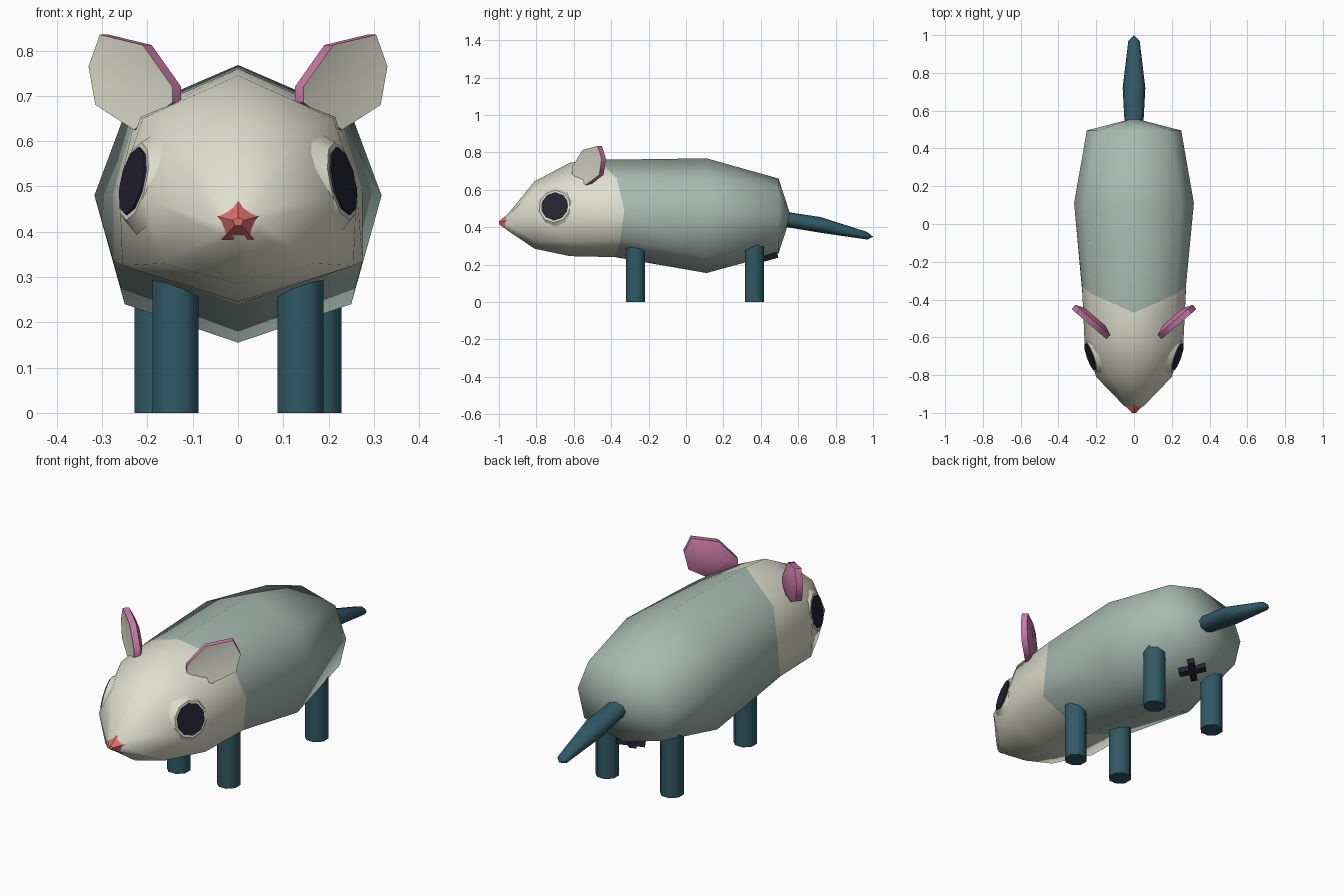
import bpy, bmesh, math
from mathutils import Vector, Matrix
from mathutils.bvhtree import BVHTree

cube = bpy.data.objects.get("Cube")
if cube:
    bpy.data.objects.remove(cube, do_unlink=True)


def material(name, r, g, b):
    m = bpy.data.materials.new(name)
    m.use_nodes = True
    m.diffuse_color = (r, g, b, 1)
    m.node_tree.nodes["Principled BSDF"].inputs["Base Color"].default_value = (r, g, b, 1)
    return m


cream = material("cream", .74, .74, .62)
grey = material("grey_green", .39, .49, .445)
teal = material("dark_teal", .03, .10, .13)
pink = material("pink", .58, .19, .38)
red = material("nose_red", .72, .16, .15)
dark = material("near_black", .018, .017, .033)


def finish(name, bm, mats, angle=50):
    """Turn a bmesh into a named, coloured, smooth-shaded object."""
    bmesh.ops.recalc_face_normals(bm, faces=bm.faces)
    mesh = bpy.data.meshes.new(name)
    bm.to_mesh(mesh)
    bm.free()
    ob = bpy.data.objects.new(name, mesh)
    bpy.context.collection.objects.link(ob)
    for m in mats:
        mesh.materials.append(m)
    bpy.ops.object.select_all(action='DESELECT')
    ob.select_set(True)
    bpy.context.view_layer.objects.active = ob
    bpy.ops.object.shade_smooth_by_angle(angle=math.radians(angle))
    return ob


def loft(rings, tips=(None, None)):
    """Skin closed rings; each end gets a pointed tip or a flat cap."""
    bm = bmesh.new()
    loops = [[bm.verts.new(p) for p in ring] for ring in rings]
    strips = []
    n = len(loops[0])
    for a, b in zip(loops, loops[1:]):
        strips.append([bm.faces.new((a[i], a[(i + 1) % n], b[(i + 1) % n], b[i]))
                       for i in range(n)])
    for loop, tip in zip((loops[0], loops[-1]), tips):
        if tip is None:
            bm.faces.new(loop)
        else:
            t = bm.verts.new(tip)
            for i in range(n):
                bm.faces.new((loop[i], loop[(i + 1) % n], t))
    return bm, strips


def cylinder(sides, r1, r2, depth, matrix):
    bm = bmesh.new()
    bmesh.ops.create_cone(bm, cap_ends=True, segments=sides, radius1=r1, radius2=r2,
                          depth=depth, matrix=matrix)
    return bm


# Head and body: half sections (top z, upper, middle, lower, bottom z)
sections = [
    (-.965, .455, (.035, .448), (.05, .42), (.042, .395), .39),
    (-.81, .645, (.13, .60), (.20, .47), (.165, .33), .285),
    (-.62, .745, (.21, .65), (.262, .50), (.255, .325), .245),
    (-.35, .76, (.225, .66), (.275, .49), (.275, .335), .24),
    (.11, .768, (.25, .66), (.317, .48), (.25, .24), .155),
    (.495, .66, (.19, .61), (.25, .46), (.215, .32), .26),
]
NECK = 3
neck_shift = (-.12, -.02, .02, 0, -.03)


def ring(index):
    y, top, up, mid, low, bottom = sections[index]
    half = [(0, top), up, mid, low, (0, bottom)]
    pts = [Vector((x, y + (neck_shift[i] if index == NECK else 0), z))
           for i, (x, z) in enumerate(half)]
    return pts + [Vector((-p.x, p.y, p.z)) for p in pts[3:0:-1]]


bm, strips = loft([ring(i) for i in range(len(sections))],
                  ((0, -.975, .42), (0, .56, .46)))
for f in bm.faces:
    f.material_index = 1
head_faces = [f for strip in strips[:NECK] for f in strip]
for f in head_faces:
    f.material_index = 0
for f in bm.faces:
    if f.calc_center_median().y < -.9:
        f.material_index = 0
surface = BVHTree.FromBMesh(bm)
finish("head_and_body", bm, (cream, grey), 80)

# Nose
bm = cylinder(5, .06, .012, .05,
              Matrix.Translation((0, -.975, .422)) @ Matrix.Diagonal((1, 1, .82, 1))
              @ Matrix.Rotation(math.pi / 2, 4, 'X'))
finish("nose", bm, (red,), 30)

# Tail
tail = [(.50, .447, .048, .04), (.72, .412, .06, .042), (.97, .354, .03, .02)]
bm, _ = loft([[(rx * math.cos(k * math.pi / 4), y, z + rz * math.sin(k * math.pi / 4))
               for k in range(8)] for y, z, rx, rz in tail], (None, (0, 1, .348)))
finish("tail", bm, (teal,), 60)

# Crossed mark under the rump
for name, turn in (("rump_mark_a", 45), ("rump_mark_b", -45)):
    bm = bmesh.new()
    bmesh.ops.create_cube(bm, size=1, matrix=Matrix.Translation((0, .435, .236))
                          @ Matrix.Rotation(.28, 4, 'X')
                          @ Matrix.Rotation(math.radians(turn), 4, 'Z')
                          @ Matrix.Diagonal((.13, .032, .03, 1)))
    finish(name, bm, (dark,), 30)

# Ear outline as seen from the front
ear_outline = [(.145, .685), (.145, .72), (.21, .812), (.305, .835),
               (.33, .765), (.315, .68), (.23, .625)]
ear_back = Vector((-.65, .76, 0))

for side, s in (("left", 1), ("right", -1)):
    flip = Matrix.Diagonal((s, 1, 1, 1))

    # Ear: dished cream front, pink rim and rounded back
    front = [Vector((x, -.61 + (x - .145) * .86, z)) for x, z in ear_outline]
    mid = sum(front, Vector()) / len(front)
    rim = [p + ear_back * .03 for p in front]
    back = [mid.lerp(p, .6) + ear_back * .05 for p in front]
    bm, strips = loft([front, rim, back], (mid + ear_back * .012, None))
    for f in bm.faces:
        f.material_index = 1
    for f in bm.faces:
        if all((v.co - mid).dot(ear_back) < .02 for v in f.verts):
            f.material_index = 0
    bm.transform(flip)
    finish(side + "_ear", bm, (cream, pink), 55)

    # Eye with its raised rim, seated on the cheek
    normal = Vector((.92, -.32, .2)).normalized()
    hit = surface.ray_cast(Vector((1, -.70, .51)), Vector((-1, 0, 0)))[0]
    turn = normal.to_track_quat('Z', 'Y').to_matrix().to_4x4()
    for part, r1, r2, height, mat in (("_eye_rim", .115, .088, .007, cream),
                                      ("_eye", .076, .076, .012, dark)):
        depth = .03
        at = Matrix.Translation(hit + normal * (height - depth / 2))
        bm = cylinder(10, r1, r2, depth, flip @ at @ turn)
        finish(side + part, bm, (mat,), 40)

    # Legs
    for part, x, y, top in (("front", .138, -.27, .33), ("rear", .178, .365, .33)):
        bm = cylinder(8, .055, .055, top, Matrix.Translation((s * x, y, top / 2))
                      @ Matrix.Rotation(math.pi / 8, 4, 'Z'))
        finish(side + "_" + part + "_leg", bm, (teal,), 50)
